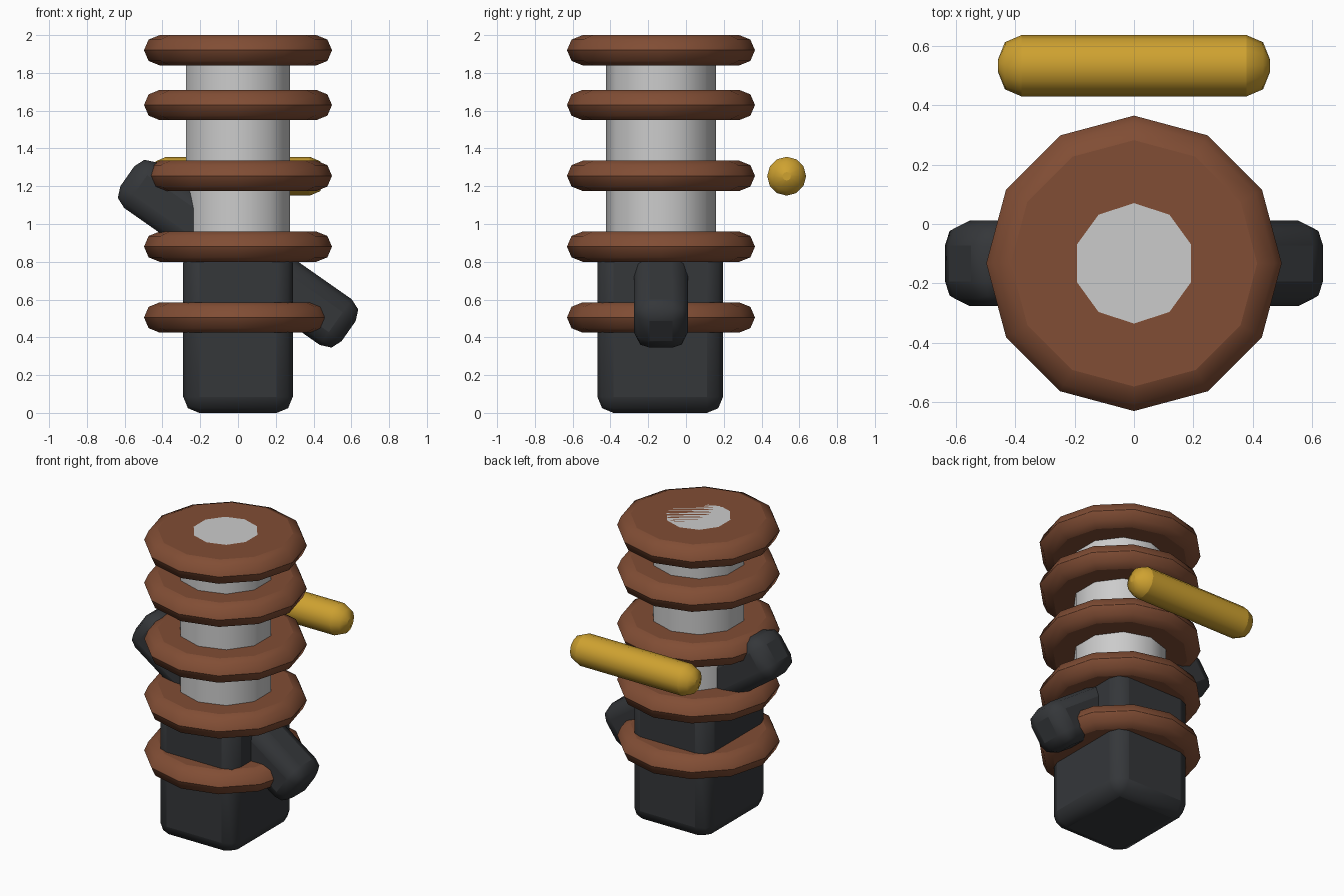
import bpy
from math import radians

if "Cube" in bpy.data.objects:
    bpy.data.objects.remove(bpy.data.objects["Cube"])

AXIS_Y = -0.1325  # depth of the main column


def material(name, rgb):
    m = bpy.data.materials.new(name)
    m.diffuse_color = (*rgb, 1)
    m.use_nodes = True
    m.node_tree.nodes["Principled BSDF"].inputs["Base Color"].default_value = m.diffuse_color
    return m


dark = material("dark", (0.035, 0.038, 0.042))
copper = material("copper", (0.22, 0.075, 0.035))
gold = material("gold", (0.62, 0.36, 0.03))


def finish(name, bevel, mat=None):
    """Name, bevel the sharp rims and smooth the active object."""
    ob = bpy.context.object
    ob.name = name
    bpy.ops.object.transform_apply(location=False, rotation=False, scale=True)
    b = ob.modifiers.new("Bevel", "BEVEL")
    b.width = bevel
    b.segments = 2
    b.limit_method = "ANGLE"
    b.angle_limit = radians(50)
    if mat:
        ob.data.materials.append(mat)
    bpy.ops.object.shade_smooth_by_angle(angle=radians(40))
    return ob


def box(name, loc, size, bevel, mat, rot=(0, 0, 0)):
    bpy.ops.mesh.primitive_cube_add(size=1, location=loc, rotation=rot)
    bpy.context.object.scale = size
    return finish(name, bevel, mat)


def cylinder(name, loc, r, depth, sides, bevel, mat=None, rot=(0, 0, 0)):
    bpy.ops.mesh.primitive_cylinder_add(vertices=sides, radius=r, depth=depth,
                                        location=loc, rotation=rot)
    return finish(name, bevel, mat)


# Lower block and upper core of the column
box("base_block", (0, AXIS_Y - 0.004, 0.44), (0.58, 0.665, 0.88), 0.085, dark)
cylinder("core", (0, AXIS_Y, 1.375), 0.29, 1.25, 10, 0.083)

# Stacked rings
for i, z in enumerate((0.505, 0.88, 1.255, 1.63, 1.92)):
    cylinder(f"ring_{i + 1}", (0, AXIS_Y, z), 0.4975, 0.16, 12, 0.0799, copper)

# Slanted bar running through the column
box("cross_bar", (0, AXIS_Y, 0.843), (1.43, 0.287, 0.295), 0.083, dark,
    (0, radians(35), 0))

# Separate rod behind the column
cylinder("rear_rod", (0, 0.533, 1.253), 0.103, 0.915, 12, 0.078, gold,
         (0, radians(90), 0))
